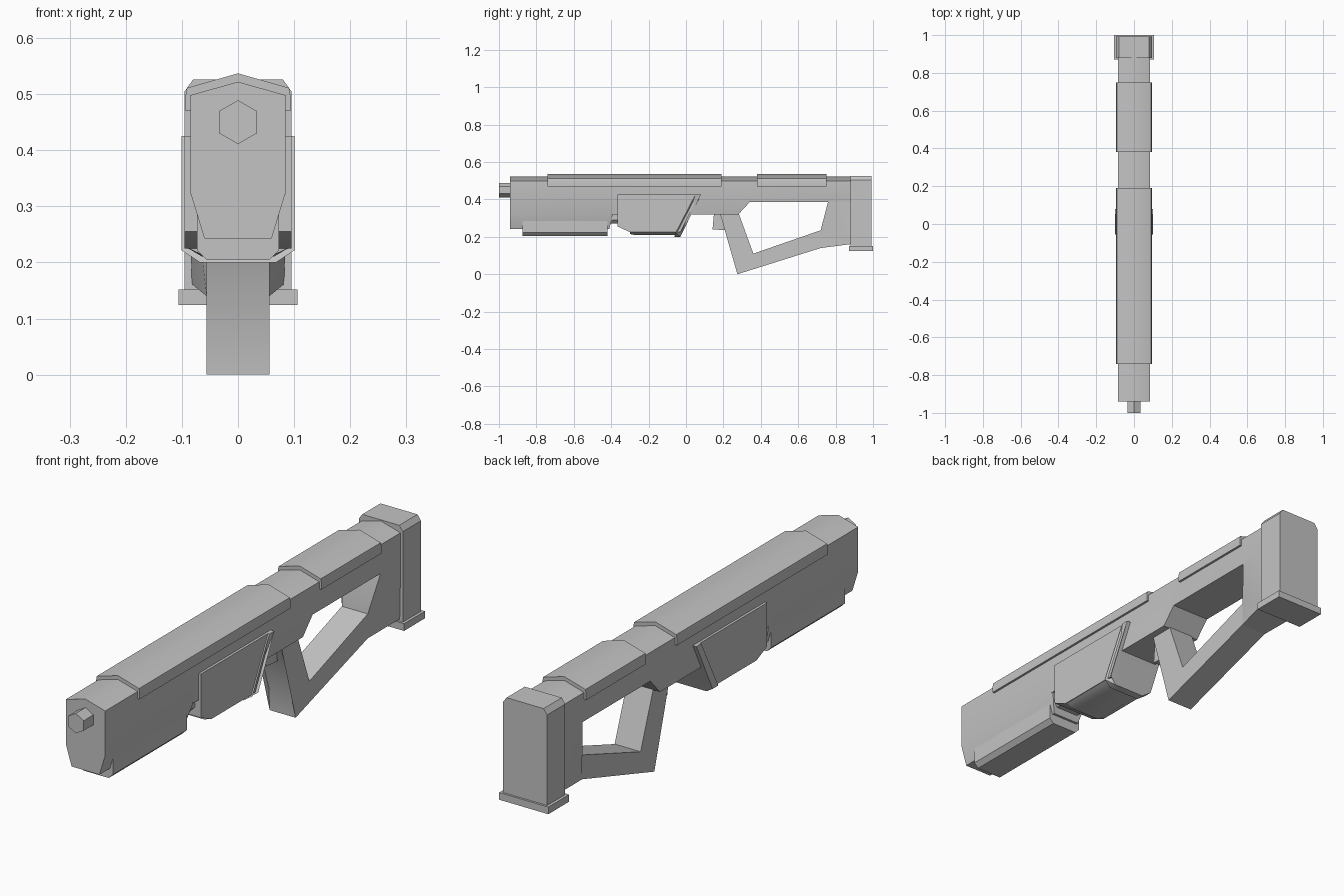
import bpy, bmesh, math

if "Cube" in bpy.data.objects:
    bpy.data.objects.remove(bpy.data.objects["Cube"])

grey = bpy.data.materials.new("gun_grey")
grey.diffuse_color = (0.55, 0.55, 0.55, 1)
grey.use_nodes = True
grey.node_tree.nodes["Principled BSDF"].inputs["Base Color"].default_value = grey.diffuse_color


def finish(name, bm):
    bmesh.ops.recalc_face_normals(bm, faces=bm.faces)
    me = bpy.data.meshes.new(name)
    bm.to_mesh(me)
    bm.free()
    me.materials.append(grey)
    ob = bpy.data.objects.new(name, me)
    bpy.context.collection.objects.link(ob)
    bpy.ops.object.select_all(action='DESELECT')
    ob.select_set(True)
    bpy.context.view_layer.objects.active = ob
    bpy.ops.object.shade_smooth_by_angle(angle=math.radians(35))
    return ob


def loft(name, sections):
    """Sections are (y, half profile of (x, z)); each half is mirrored in x."""
    bm = bmesh.new()
    rings = []
    for y, half in sections:
        pts = list(half) + [(-x, z) for x, z in reversed(half) if x > 0]
        rings.append([bm.verts.new((x, y, z)) for x, z in pts])
    n = len(rings[0])
    for a, b in zip(rings, rings[1:]):
        for i in range(n):
            j = (i + 1) % n
            bm.faces.new((a[i], a[j], b[j], b[i]))
    bm.faces.new(rings[0])
    bm.faces.new(rings[-1])
    return finish(name, bm)


def prism(name, half, y0, y1):
    return loft(name, [(y0, half), (y1, half)])


def slab(name, outline):
    """Side outline of (y, z, half width), mirrored to both sides."""
    bm = bmesh.new()
    r = [bm.verts.new((w, y, z)) for y, z, w in outline]
    l = [bm.verts.new((-w, y, z)) for y, z, w in outline]
    for i in range(len(r)):
        j = (i + 1) % len(r)
        bm.faces.new((r[i], r[j], l[j], l[i]))
    caps = [bm.faces.new(r), bm.faces.new(l)]
    bmesh.ops.triangulate(bm, faces=caps)
    return finish(name, bm)


def flat(points, w):
    return [(y, z, w) for y, z in points]


# Receiver: ridged roof, straight sides, underside rising towards the rear
def body(low, w):
    return [(0, 0.522), (0.085, 0.498), (0.085, max(0.325, low + 0.004)), (w, low)]


loft("front_body", [(-0.94, body(0.243, 0.06)), (-0.41, body(0.243, 0.06)),
                    (-0.39, body(0.325, 0.083))])
loft("rear_body", [(-0.40, body(0.32, 0.084)), (0.28, body(0.32, 0.084)),
                   (0.34, body(0.385, 0.084)), (0.90, body(0.385, 0.084))])

# Hexagonal muzzle
hexagon = [(0, 0.489), (0.034, 0.4695), (0.034, 0.4305), (0, 0.411)]
prism("muzzle", hexagon, -1.0, -0.93)

# Raised top covers
cover = [(0, 0.537), (0.091, 0.511), (0.094, 0.495), (0.094, 0.47)]
prism("long_top_cover", cover, -0.74, 0.19)
prism("short_top_cover", cover, 0.38, 0.75)

# Pump grip under the front body
prism("pump_grip", [(0.073, 0.287), (0.073, 0.222), (0.055, 0.204)], -0.875, -0.42)
prism("pump_neck", [(0.07, 0.34), (0.07, 0.29), (0.05, 0.27)], -0.43, -0.35)

# Magazine housing: side faces, chamfered bottom, slanted rear lip
slab("magazine_housing", flat([(-0.365, 0.425), (0.07, 0.425), (-0.03, 0.225),
                               (-0.30, 0.225), (-0.365, 0.255)], 0.095))
loft("magazine_base", [(-0.30, [(0.094, 0.228), (0.067, 0.215)]),
                       (-0.28, [(0.094, 0.228), (0.065, 0.211)]),
                       (-0.04, [(0.094, 0.228), (0.065, 0.211)])])
slab("magazine_lip", [(0.05, 0.425, 0.101), (0.08, 0.425, 0.101), (-0.02, 0.222, 0.101),
                      (-0.03, 0.2, 0.068), (-0.062, 0.2, 0.068), (-0.055, 0.222, 0.101)])

# Trigger and open grip frame
slab("trigger", flat([(0.15, 0.33), (0.142, 0.24), (0.215, 0.235), (0.2, 0.33)], 0.02))
slab("grip_frame", flat([(0.18, 0.33), (0.22, 0.24), (0.27, 0.09), (0.275, 0.0),
                         (0.72, 0.14), (0.72, 0.235), (0.36, 0.11), (0.28, 0.33)], 0.056))

# Rear post flaring out to the butt
slab("stock_post", [(0.76, 0.39, 0.085), (0.72, 0.235, 0.056), (0.72, 0.14, 0.056),
                    (0.89, 0.162, 0.083), (0.89, 0.39, 0.085)])

# Butt pad and its foot plate
prism("butt_pad", [(0.08, 0.526), (0.095, 0.505), (0.095, 0.145)], 0.88, 0.992)
prism("butt_plate", [(0.106, 0.152), (0.106, 0.124)], 0.872, 1.0)
